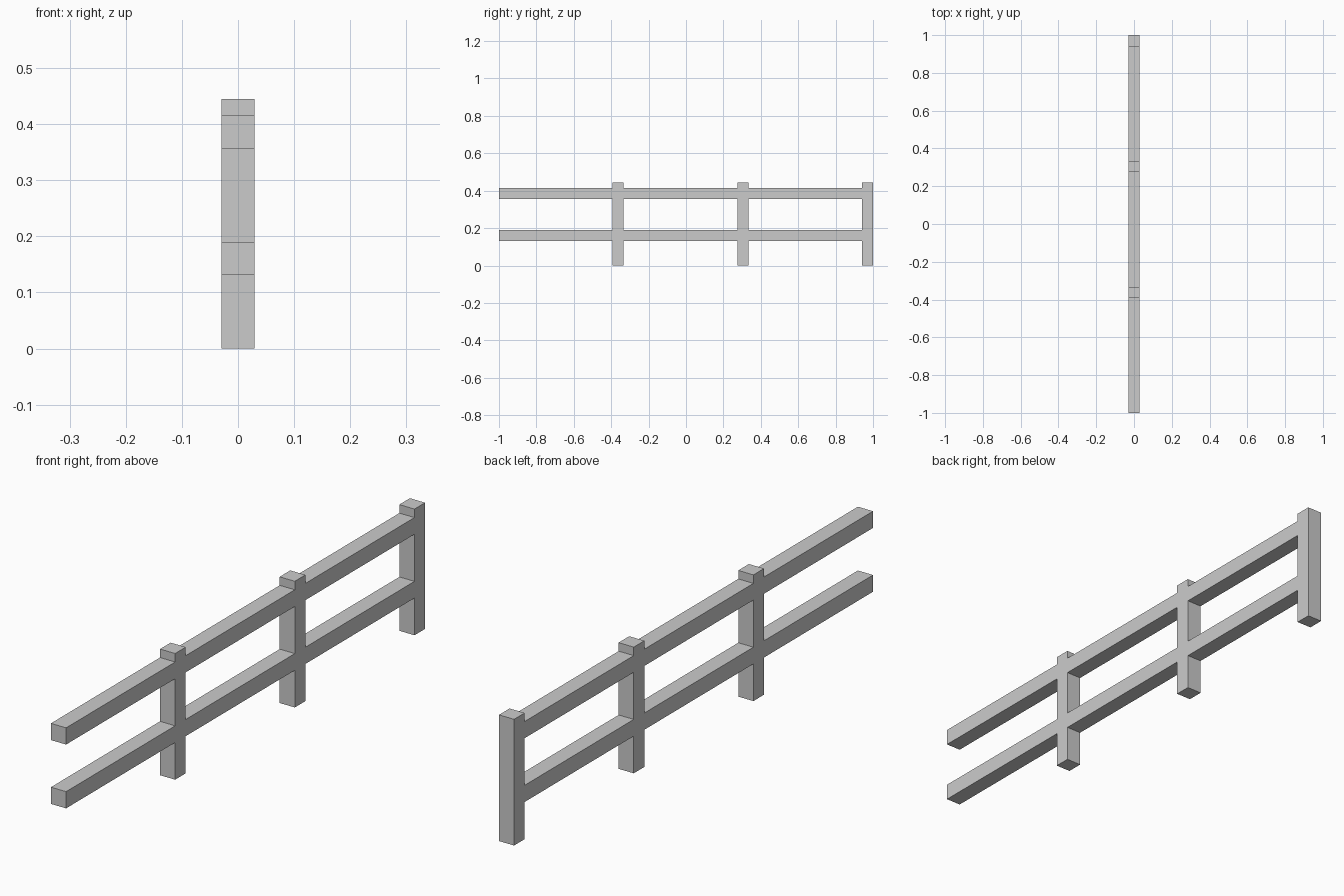
import bpy

if "Cube" in bpy.data.objects:
    bpy.data.objects.remove(bpy.data.objects["Cube"])

T = 0.059            # timber thickness
HEIGHT = 0.445       # post height
BAY = 2 / 3          # spacing of the three bays


def box(name, y0, y1, z0, z1):
    bpy.ops.mesh.primitive_cube_add(size=1, location=(0, (y0 + y1) / 2, (z0 + z1) / 2))
    ob = bpy.context.object
    ob.name = name
    ob.scale = (T, y1 - y0, z1 - z0)
    bpy.ops.object.transform_apply(location=False, rotation=False, scale=True)
    return ob


# Each bay: two rails running flush into a post at its far end
for i in range(3):
    start = -1 + i * BAY
    end = start + BAY
    box(f"post_{i + 1}", end - T, end, 0, HEIGHT)
    for level, z in (("lower", 0.131), ("upper", 0.356)):
        box(f"{level}_rail_{i + 1}", start, end - T, z, z + T)
